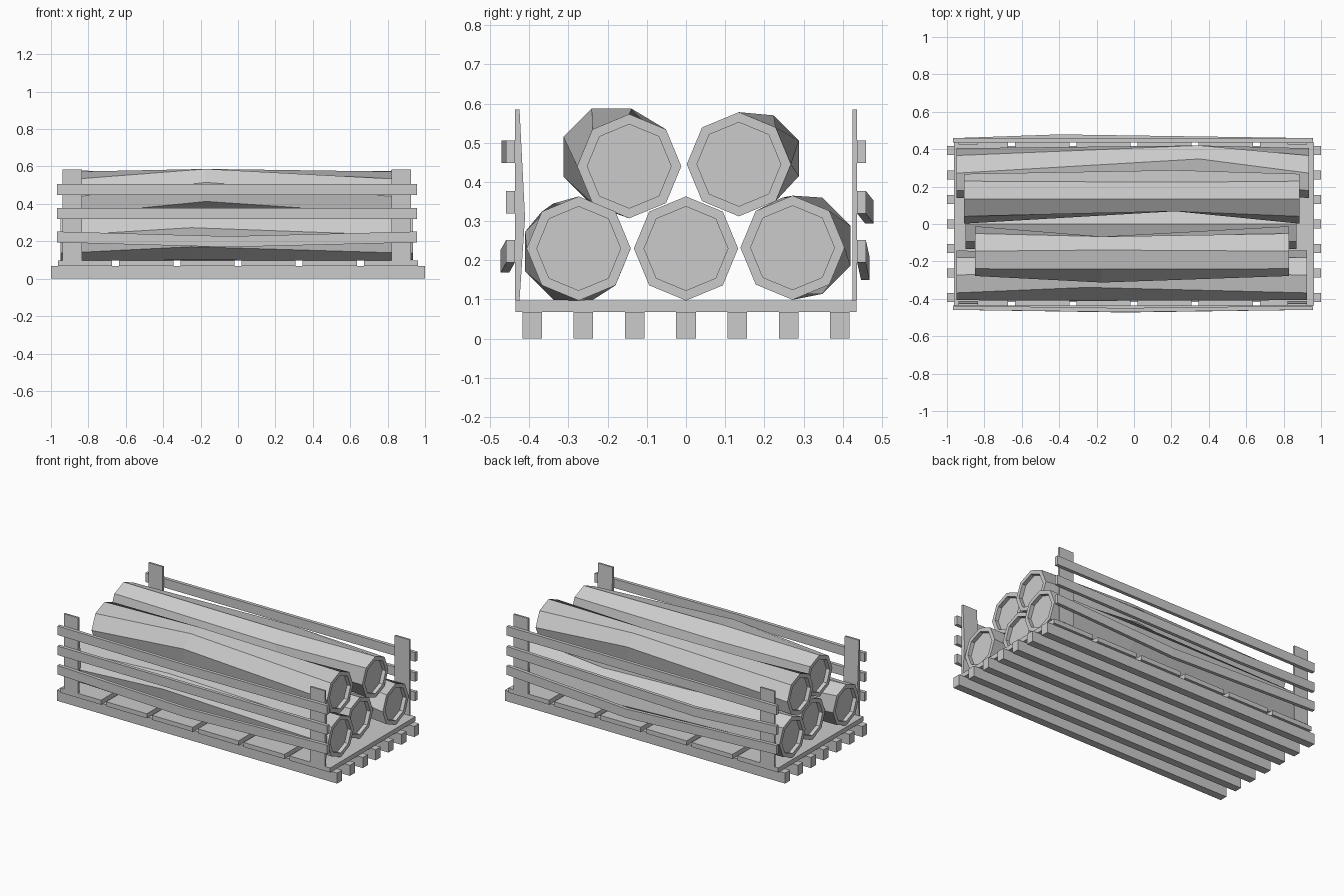
import bpy, bmesh
from math import cos, sin, pi

cube = bpy.data.objects.get("Cube")
if cube:
    bpy.data.objects.remove(cube, do_unlink=True)

grey = bpy.data.materials.new("plain_grey")
grey.use_nodes = True
colour = (0.6, 0.6, 0.6, 1)
grey.diffuse_color = colour
grey.node_tree.nodes["Principled BSDF"].inputs["Base Color"].default_value = colour


def finish(name, bm):
    bmesh.ops.recalc_face_normals(bm, faces=bm.faces)
    mesh = bpy.data.meshes.new(name)
    bm.to_mesh(mesh)
    bm.free()
    mesh.materials.append(grey)
    obj = bpy.data.objects.new(name, mesh)
    bpy.context.collection.objects.link(obj)
    return obj


def loft(name, rings):
    """Skin a list of equal point rings and cap both ends."""
    bm = bmesh.new()
    loops = [[bm.verts.new(p) for p in ring] for ring in rings]
    n = len(loops[0])
    for a, b in zip(loops, loops[1:]):
        for i in range(n):
            j = (i + 1) % n
            bm.faces.new((a[i], a[j], b[j], b[i]))
    bm.faces.new(loops[0])
    bm.faces.new(loops[-1])
    return finish(name, bm)


def rect_x(x, y, z, w, h):
    """Rectangle facing x, centred on y and z."""
    return [(x, y + sy * w / 2, z + sz * h / 2)
            for sy, sz in ((-1, -1), (1, -1), (1, 1), (-1, 1))]


def rect_z(z, x0, x1, y0, y1):
    return [(x0, y0, z), (x1, y0, z), (x1, y1, z), (x0, y1, z)]


def octagon(x, y, z, r, twist=0):
    return [(x, y + r * cos(i * pi / 4 + twist), z + r * sin(i * pi / 4 + twist))
            for i in range(8)]


# Base beams running lengthwise
for i in range(7):
    y = (i - 3) * 0.131
    loft(f"base_beam_{i + 1}", [rect_x(x, y, 0.034, 0.05, 0.068) for x in (-1, 1)])

# Deck boards lying across the beams
for i in range(6):
    x = (i - 2.5) * 0.327
    loft(f"deck_board_{i + 1}",
         [rect_z(z, x - 0.145, x + 0.145, -0.435, 0.435) for z in (0.068, 0.097)])

# Corner posts, the front ones bowed slightly inward
for side, s, bow in (("front", -1, 0.014), ("back", 1, 0)):
    for end, x0, x1 in (("right", -0.937, -0.835), ("left", 0.82, 0.925)):
        loft(f"{side}_{end}_post",
             [rect_z(z, x0, x1, s * 0.437, s * (0.425 - b))
              for z, b in ((0.097, 0), (0.31, bow), (0.585, 0))])

# Side rails: height, bend position, outward bend, drop at the bend
rails = {
    "front": (-1, ((0.223, -0.05, 0.014, 0.025), (0.348, 0, 0, 0), (0.477, -0.05, 0.012, 0))),
    "back": (1, ((0.223, 0.1, 0.01, 0.045), (0.348, -0.4, 0.02, 0.025), (0.477, 0, 0, 0))),
}
for side, (s, rows) in rails.items():
    for i, (z, bend, out, drop) in enumerate(rows):
        loft(f"{side}_rail_{i + 1}",
             [rect_x(-0.967, s * 0.448, z, 0.022, 0.058),
              rect_x(bend, s * (0.448 + out), z - drop, 0.022, 0.058),
              rect_x(0.958, s * 0.448, z, 0.022, 0.058)])

# Logs: x ends, end centre, then bend x, centre, radius and twist in eighths of pi
logs = {
    "lower_front_log": (-0.95, 0.925, -0.274, 0.23, -0.25, -0.288, 0.222, 0.133, -1),
    "lower_middle_log": (-0.90, 0.87, 0, 0.23, 0, 0, 0.23, 0.133, 0),
    "lower_back_log": (-0.95, 0.935, 0.272, 0.232, 0.35, 0.297, 0.237, 0.133, -1),
    "upper_front_log": (-0.85, 0.83, -0.145, 0.44, -0.17, -0.19, 0.464, 0.133, -1),
    "upper_back_log": (-0.91, 0.885, 0.135, 0.445, 0.22, 0.178, 0.46, 0.119, 1),
}
RIM, INNER, RECESS = 0.133, 0.107, 0.025
for name, (x0, x1, y, z, bend, by, bz, br, twist) in logs.items():
    loft(name, [
        octagon(x0 + RECESS, y, z, INNER),
        octagon(x0, y, z, INNER),
        octagon(x0, y, z, RIM),
        octagon(bend, by, bz, br, twist * pi / 8),
        octagon(x1, y, z, RIM),
        octagon(x1, y, z, INNER),
        octagon(x1 - RECESS, y, z, INNER)])
